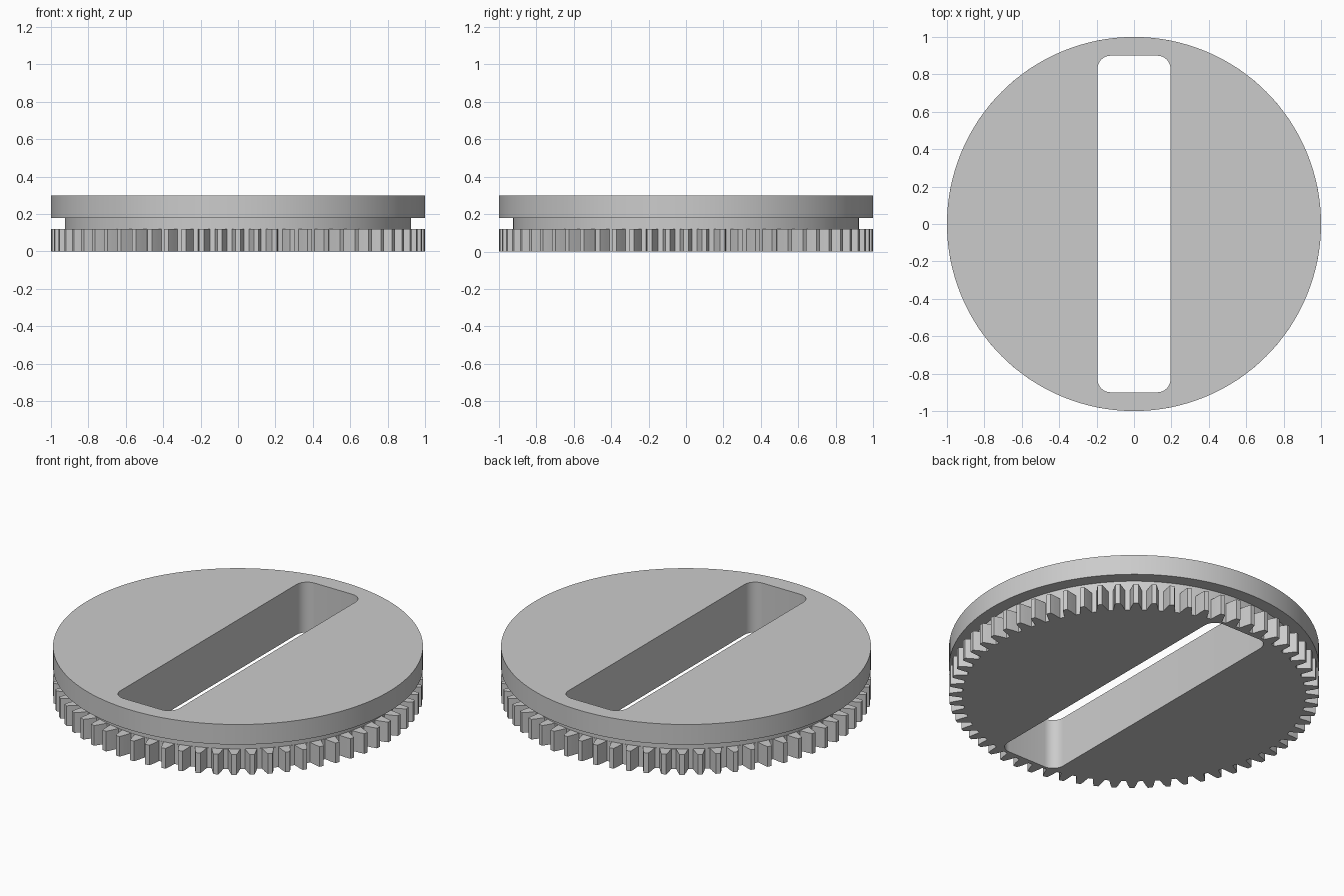
import bpy, bmesh
from math import sin, cos, pi

if "Cube" in bpy.data.objects:
    bpy.data.objects.remove(bpy.data.objects["Cube"])

TEETH = 64
ROOT, TIP, NECK, RIM = 0.927, 1.0, 0.925, 1.0
Z_BASE, Z_GEAR, Z_NECK, Z_TOP = 0.0, 0.12, 0.18, 0.30
SLOT_X, SLOT_Y, SLOT_R = 0.195, 0.90, 0.07


def polar(r, a):
    return r * cos(a), r * sin(a)


def circle(r, n=128):
    return [polar(r, 2 * pi * i / n) for i in range(n)]


def gear():
    # One tooth: (radius, offset in tooth pitches) from root to tip and back
    flank = [(ROOT, 0.36), (0.945, 0.30), (0.97, 0.235), (TIP, 0.13)]
    tooth = [(r, -o) for r, o in flank] + [(r, o) for r, o in reversed(flank)]
    return [polar(r, (i + o) * 2 * pi / TEETH) for i in range(TEETH) for r, o in tooth]


def rounded_slot(steps=8):
    points = []
    for k, (sx, sy) in enumerate([(1, 1), (-1, 1), (-1, -1), (1, -1)]):
        for s in range(steps + 1):
            dx, dy = polar(SLOT_R, (k + s / steps) * pi / 2)
            points.append((sx * (SLOT_X - SLOT_R) + dx, sy * (SLOT_Y - SLOT_R) + dy))
    return points


bm = bmesh.new()


def loop(points, z):
    verts = [bm.verts.new((x, y, z)) for x, y in points]
    return verts, [bm.edges.new((a, b)) for a, b in zip(verts, verts[1:] + verts[:1])]


def wall(points, z0, z1):
    """Upright wall along an outline; returns its bottom and top edges."""
    low, low_edges = loop(points, z0)
    high, high_edges = loop(points, z1)
    for i in range(len(low)):
        bm.faces.new((low[i - 1], low[i], high[i], high[i - 1]))
    return low_edges, high_edges


# Upright walls: toothed ring, groove, top disc and slot
gear_low, gear_high = wall(gear(), Z_BASE, Z_GEAR)
neck_low, neck_high = wall(circle(NECK), Z_GEAR, Z_NECK)
rim_low, rim_high = wall(circle(RIM), Z_NECK, Z_TOP)
slot_low, slot_high = wall(rounded_slot(), Z_BASE, Z_TOP)

# Flat faces between the outlines at each level
for outer, inner in [(gear_low, slot_low), (gear_high, neck_low),
                     (rim_low, neck_high), (rim_high, slot_high)]:
    bmesh.ops.triangle_fill(bm, use_beauty=True, edges=outer + inner)
bmesh.ops.recalc_face_normals(bm, faces=bm.faces)

mesh = bpy.data.meshes.new("slotted_gear_wheel")
bm.to_mesh(mesh)
bm.free()
wheel = bpy.data.objects.new("slotted_gear_wheel", mesh)
bpy.context.collection.objects.link(wheel)

grey = bpy.data.materials.new("plain_grey")
grey.use_nodes = True
colour = (0.6, 0.6, 0.6, 1)
grey.diffuse_color = colour
grey.node_tree.nodes["Principled BSDF"].inputs["Base Color"].default_value = colour
mesh.materials.append(grey)

# Smooth round walls, sharp rims and tooth edges
bpy.ops.object.select_all(action="DESELECT")
wheel.select_set(True)
bpy.context.view_layer.objects.active = wheel
bpy.ops.object.shade_smooth_by_angle(angle=pi / 9)
